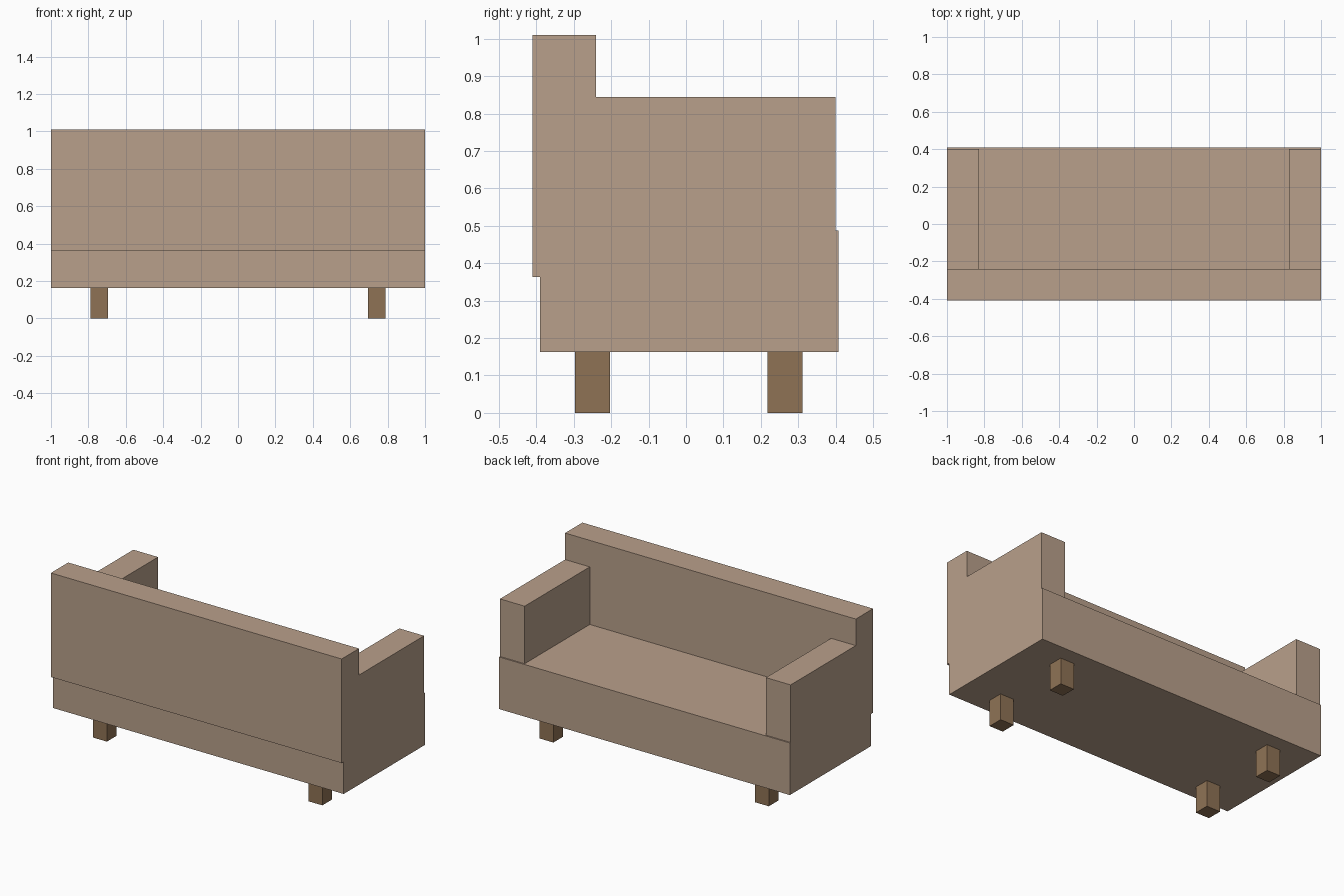
import bpy

default = bpy.data.objects.get("Cube")
if default:
    bpy.data.objects.remove(default, do_unlink=True)


def material(name, rgb):
    mat = bpy.data.materials.new(name)
    mat.use_nodes = True
    mat.diffuse_color = (*rgb, 1)
    mat.node_tree.nodes["Principled BSDF"].inputs["Base Color"].default_value = (*rgb, 1)
    return mat


def box(name, x, y, z, mat):
    """Box spanning the given (low, high) ranges."""
    spans = (x, y, z)
    bpy.ops.mesh.primitive_cube_add(size=1, location=[(a + b) / 2 for a, b in spans])
    obj = bpy.context.object
    obj.name = name
    obj.scale = [b - a for a, b in spans]
    bpy.ops.object.transform_apply(location=False, rotation=False, scale=True)
    obj.data.materials.append(mat)
    return obj


fabric = material("beige fabric", (0.485, 0.352, 0.258))
wood = material("brown wood", (0.275, 0.171, 0.091))

SEAT_TOP = 0.487
SEAT_BOTTOM = 0.163
BACK_INNER = -0.24

# Seat block and overhanging backrest
box("seat", (-1, 1), (-0.39, 0.408), (SEAT_BOTTOM, SEAT_TOP), fabric)
box("backrest", (-1, 1), (-0.41, BACK_INNER), (0.363, 1.01), fabric)

# Armrests and legs on both sides
for side, s in (("left", 1), ("right", -1)):
    box(f"{side}_armrest", sorted((0.83 * s, s)), (BACK_INNER, 0.4),
        (SEAT_TOP, 0.845), fabric)
    for end, y in (("backrest", -0.25), ("open", 0.265)):
        box(f"{side}_{end}_side_leg", sorted((0.694 * s, 0.788 * s)),
            (y - 0.047, y + 0.047), (0, SEAT_BOTTOM), wood)
